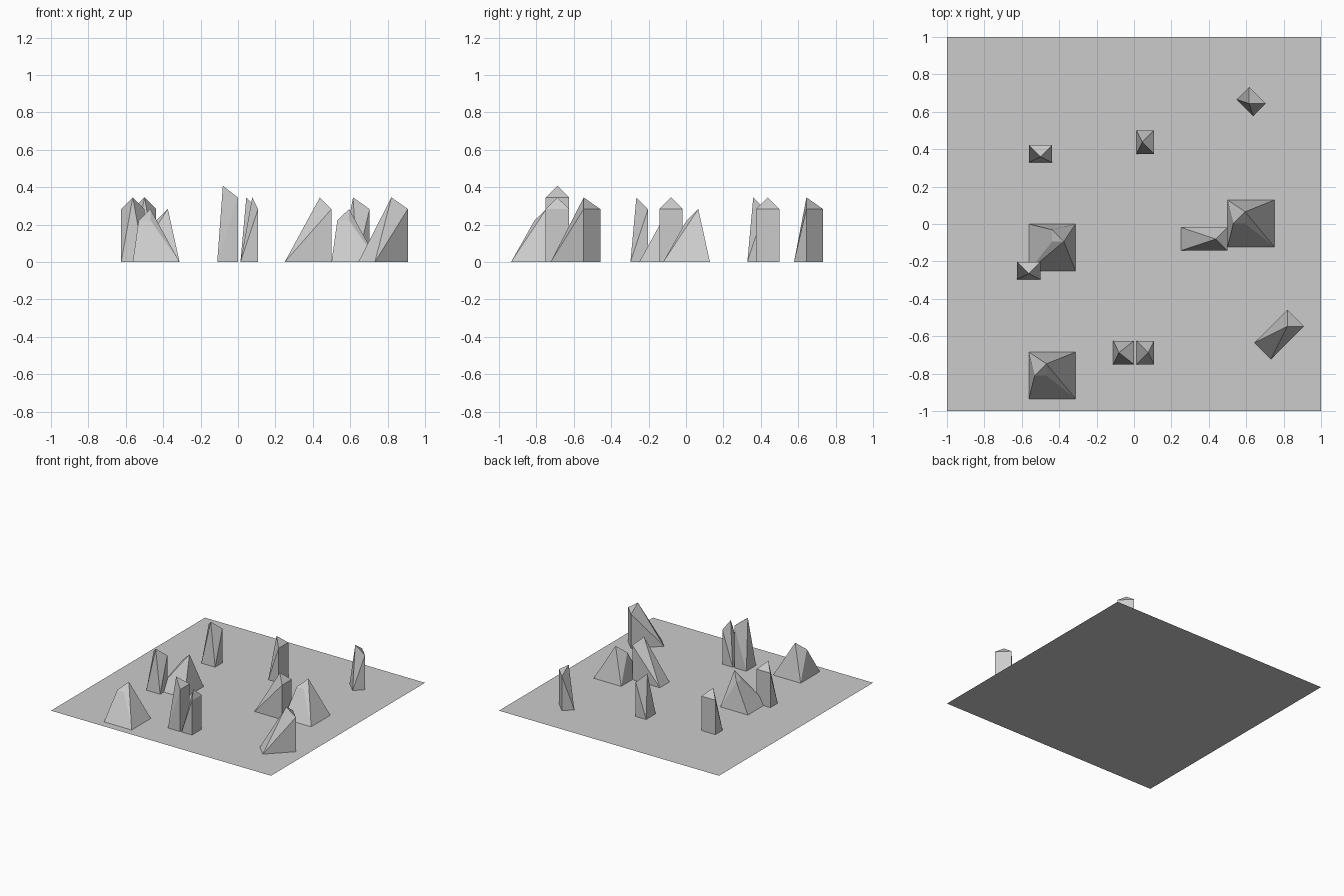
import bpy, bmesh
from math import radians

if "Cube" in bpy.data.objects:
    bpy.data.objects.remove(bpy.data.objects["Cube"])


def hull_object(name, points, centre, angle):
    """Closed rock surface around a few points, open underneath."""
    bm = bmesh.new()
    for p in points:
        bm.verts.new(p)
    bmesh.ops.convex_hull(bm, input=bm.verts[:])
    base = [f for f in bm.faces if all(v.co.z < 1e-5 for v in f.verts)]
    bmesh.ops.delete(bm, geom=base, context='FACES_ONLY')
    bmesh.ops.dissolve_limit(bm, angle_limit=0.01, verts=bm.verts[:], edges=bm.edges[:])
    bmesh.ops.recalc_face_normals(bm, faces=bm.faces[:])
    mesh = bpy.data.meshes.new(name)
    bm.to_mesh(mesh)
    bm.free()
    ob = bpy.data.objects.new(name, mesh)
    bpy.context.collection.objects.link(ob)
    ob.location = (centre[0], centre[1], 0)
    ob.rotation_euler.z = radians(angle)


def spike(centre, angle, depth, tip=0.0625, wall=0.283):
    """Slanted shard with one upright wall on local +y and a tip set back from it."""
    w, d = 0.0625, depth / 2
    pts = [(sx * w, sy * d, 0) for sx in (-1, 1) for sy in (-1, 1)]
    pts += [(-w, d, wall), (w, d, wall), (0, d - tip, wall + 0.062)]
    hull_object("rock_spike", pts, centre, angle)


def boulder(centre, angle):
    """Broad square-based rock with a small tilted triangular top."""
    r = 0.125
    pts = [(sx * r, sy * r, 0) for sx in (-1, 1) for sy in (-1, 1)]
    pts += [(-0.031, 0.0625, 0.283), (-0.031, 0, 0.222), (-0.094, 0, 0.222)]
    hull_object("broad_rock", pts, centre, angle)


# ground sheet
bpy.ops.mesh.primitive_plane_add(size=2)
bpy.context.object.name = "ground_slab"

# narrow shards
spike((-0.5, 0.375), 0, 0.094)
spike((-0.5625, -0.25), 0, 0.094)
spike((0.06, 0.4375), -90, 0.094)
spike((0.06, -0.6875), -90, 0.094, tip=0.031)
spike((-0.056, -0.6875), -90, 0.11, tip=0.08, wall=0.345)
spike((0.626, 0.655), -45, 0.094)

# long leaning shards
spike((0.375, -0.08), -90, 0.25)
spike((0.776, -0.591), -45, 0.25)

# broad rocks
boulder((-0.4375, -0.81), 0)
boulder((0.625, 0.003), 0)
boulder((-0.4375, -0.125), -90)
